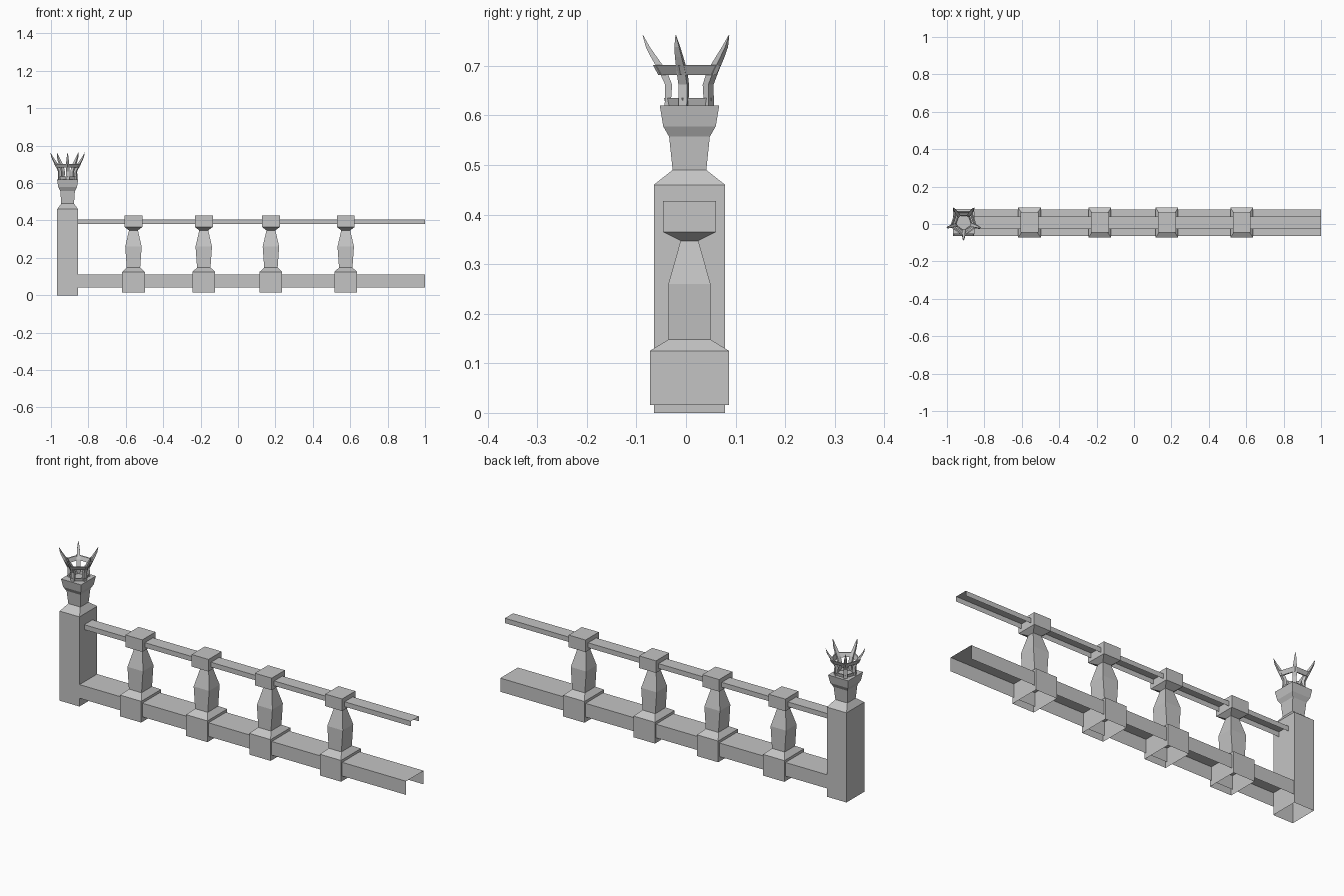
import bpy, bmesh, math
from mathutils import Vector, Matrix

cube = bpy.data.objects.get("Cube")
if cube:
    bpy.data.objects.remove(cube, do_unlink=True)

# One plain stone colour
GREY = (0.55, 0.55, 0.55, 1)
stone = bpy.data.materials.new("grey stone")
stone.use_nodes = True
stone.diffuse_color = GREY
stone.node_tree.nodes["Principled BSDF"].inputs["Base Color"].default_value = GREY

MID_Y = 0.007
POST_X = -0.911


def finish(name, bm, location, recalc=True):
    if recalc:
        bmesh.ops.recalc_face_normals(bm, faces=bm.faces)
    mesh = bpy.data.meshes.new(name)
    bm.to_mesh(mesh)
    bm.free()
    mesh.materials.append(stone)
    obj = bpy.data.objects.new(name, mesh)
    obj.location = location
    bpy.context.collection.objects.link(obj)
    return obj


def loft(bm, rings, cap_start=False, cap_end=True, loop=False):
    """Skin a list of equal-length point rings."""
    rows = [[bm.verts.new(p) for p in ring] for ring in rings]
    pairs = list(zip(rows, rows[1:]))
    if loop:
        pairs.append((rows[-1], rows[0]))
    for a, b in pairs:
        n = len(a)
        for i in range(n):
            j = (i + 1) % n
            bm.faces.new((a[i], a[j], b[j], b[i]))
    if cap_start:
        bm.faces.new(rows[0][::-1])
    if cap_end:
        bm.faces.new(rows[-1])


def rect(hx, hy, z):
    return [Vector((sx * hx, sy * hy, z))
            for sx, sy in ((-1, -1), (1, -1), (1, 1), (-1, 1))]


def pentagon(radius, z):
    return [Vector((radius * math.cos(a), radius * math.sin(a), z))
            for a in (math.radians(72 * i - 90) for i in range(5))]


def square_column(name, x, profile):
    """Stack of rectangles (half x, half y, z), open underneath."""
    bm = bmesh.new()
    loft(bm, [rect(*p) for p in profile])
    return finish(name, bm, (x, MID_Y, 0))


def rail(name, half_y, z0, z1):
    """Channel with a top and two sides, open below and at the ends."""
    bm = bmesh.new()
    section = ((-half_y, z0), (-half_y, z1), (half_y, z1), (half_y, z0))
    ends = [[bm.verts.new((x, y, z)) for y, z in section]
            for x in (POST_X + 0.056, 1)]
    for i in range(3):
        bm.faces.new((ends[0][i], ends[1][i], ends[1][i + 1], ends[0][i + 1]))
    bmesh.ops.recalc_face_normals(bm, faces=bm.faces)
    top = max(bm.faces, key=lambda f: f.normal.z ** 2)
    if top.normal.z < 0:
        bmesh.ops.reverse_faces(bm, faces=bm.faces)
    return finish(name, bm, (0, MID_Y, 0), recalc=False)


def crown_band(name, r0, z0, r1, z1, wall=0.007):
    """Flared five-sided hoop with a thin wall."""
    bm = bmesh.new()
    loft(bm, [pentagon(r0, z0), pentagon(r1, z1),
              pentagon(r1 - wall, z1), pentagon(r0 - wall, z0)],
         cap_end=False, loop=True)
    return finish(name, bm, (POST_X, MID_Y + 0.002, 0))


# Rails
rail("lower_rail", 0.071, 0.042, 0.112)
rail("upper_rail", 0.033, 0.38, 0.405)

# Balusters with base block, tapered shaft and cap block
BALUSTER = [(0.0605, 0.08, 0.016), (0.0605, 0.08, 0.125), (0.036, 0.0425, 0.148),
            (0.044, 0.0425, 0.26), (0.024, 0.018, 0.347),
            (0.048, 0.0535, 0.365), (0.048, 0.0535, 0.427)]
for i, x in enumerate((-0.559, -0.183, 0.176, 0.576)):
    square_column(f"baluster_{i + 1}", x, BALUSTER)

# End post and its flared capital
square_column("end_post", POST_X,
              [(0.056, 0.072, 0), (0.056, 0.072, 0.46), (0.034, 0.034, 0.49)])
square_column("post_capital", POST_X,
              [(0.034, 0.034, 0.49), (0.039, 0.041, 0.557),
               (0.05, 0.053, 0.578), (0.057, 0.06, 0.62)])

# Crown hoops
crown_band("crown_base", 0.05, 0.62, 0.053, 0.635)
crown_band("crown_hoop", 0.065, 0.682, 0.076, 0.702)

# Five curved prongs: radius, height, half width along the radius, half width across
PRONG = [(0.046, 0.62, 0.006, 0.009), (0.044, 0.662, 0.007, 0.009),
         (0.056, 0.69, 0.008, 0.009), (0.074, 0.718, 0.006, 0.007),
         (0.086, 0.738, 0.004, 0.005), (0.096, 0.762, 0.0005, 0.0005)]
bm = bmesh.new()
for i in range(5):
    turn = Matrix.Rotation(math.radians(72 * i - 90), 3, 'Z')
    loft(bm, [[turn @ (p + Vector((r, 0, 0))) for p in rect(wr, wt, z)]
              for r, z, wr, wt in PRONG], cap_start=True)
finish("crown_prongs", bm, (POST_X, MID_Y + 0.002, 0))
